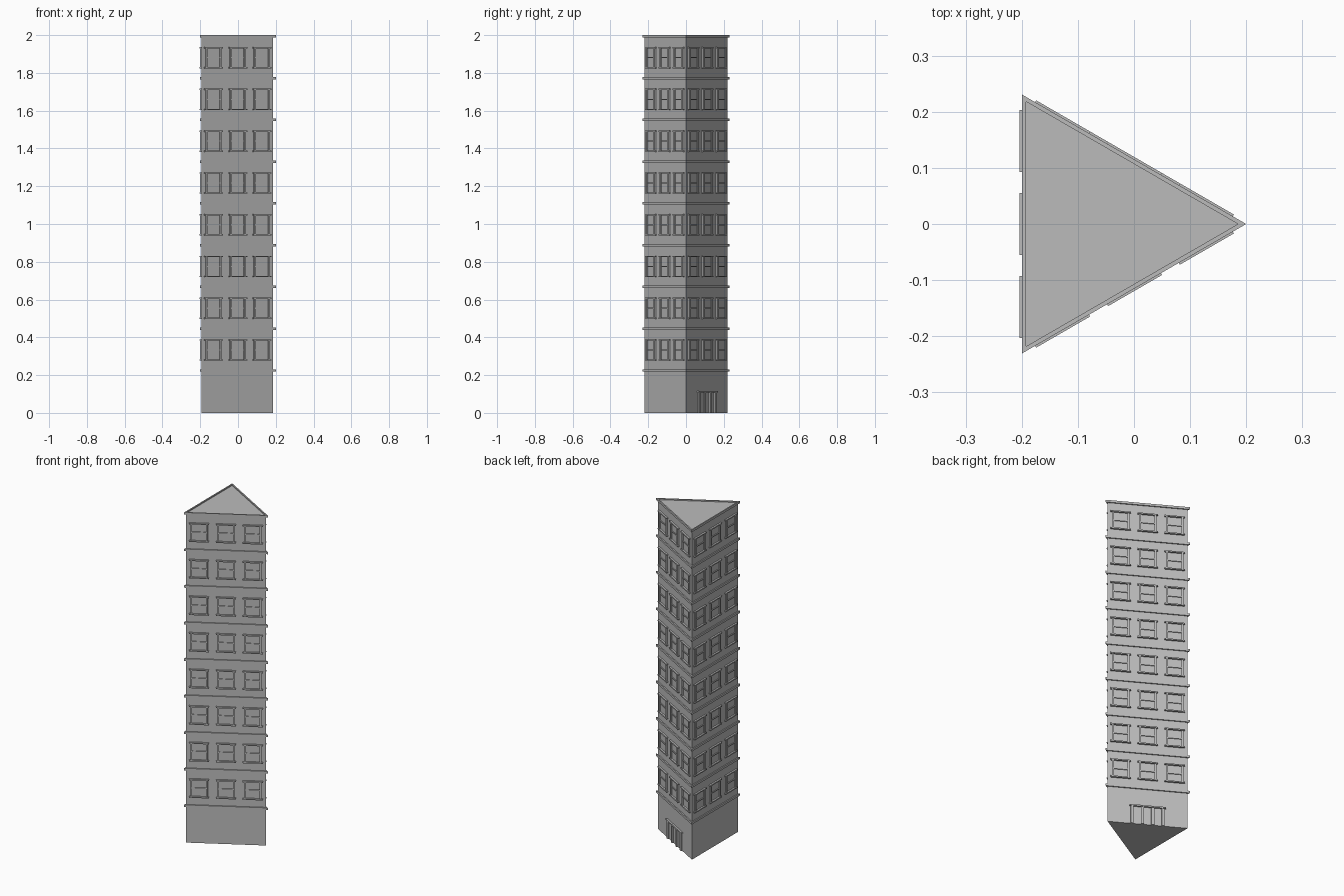
import bpy, bmesh, math
from mathutils import Matrix, Vector

cube = bpy.data.objects.get("Cube")
if cube:
    bpy.data.objects.remove(cube, do_unlink=True)

CENTRE = -0.0667      # x of the triangle's centroid
WALL_IN = 0.1265      # distance from centroid to each wall
BAND_IN = 0.1333      # same for the projecting bands
FLOOR = 0.2211        # storey height
FIRST = 0.231         # top of the ground storey
BAND_H = 0.013

stone = bpy.data.materials.new("Grey Stone")
stone.use_nodes = True
GREY = (0.5, 0.5, 0.5, 1)
stone.diffuse_color = GREY
stone.node_tree.nodes["Principled BSDF"].inputs["Base Color"].default_value = GREY


def finish(bm, name):
    bmesh.ops.recalc_face_normals(bm, faces=bm.faces)
    mesh = bpy.data.meshes.new(name)
    bm.to_mesh(mesh)
    bm.free()
    mesh.materials.append(stone)
    obj = bpy.data.objects.new(name, mesh)
    bpy.context.collection.objects.link(obj)
    return obj


def triangle(inradius, z):
    return [Vector((CENTRE + 2 * inradius * math.cos(a), 2 * inradius * math.sin(a), z))
            for a in (0, math.tau / 3, 2 * math.tau / 3)]


def prism(bm, inradius, z0, z1):
    low = [bm.verts.new(p) for p in triangle(inradius, z0)]
    high = [bm.verts.new(p) for p in triangle(inradius, z1)]
    bm.faces.new(low[::-1])
    bm.faces.new(high)
    for i in range(3):
        j = (i + 1) % 3
        bm.faces.new((low[i], low[j], high[j], high[i]))


def ring(bm, inner, outer, z0, z1):
    loops = [[bm.verts.new(p) for p in triangle(r, z)]
             for r, z in ((inner, z0), (outer, z0), (outer, z1), (inner, z1))]
    for k in range(4):
        a, b = loops[k], loops[(k + 1) % 4]
        for i in range(3):
            j = (i + 1) % 3
            bm.faces.new((a[i], a[j], b[j], b[i]))


def wall_box(bm, angle, u, z, width, height, depth):
    """Box on the wall facing `angle`, centred at u along it and at height z."""
    m = (Matrix.Translation((CENTRE, 0, 0)) @ Matrix.Rotation(angle, 4, 'Z')
         @ Matrix.Translation((WALL_IN + depth / 2 - 0.001, u, z))
         @ Matrix.Diagonal((depth + 0.002, width, height, 1)))
    bmesh.ops.create_cube(bm, size=1, matrix=m)


# Main three-sided shaft
bm = bmesh.new()
prism(bm, WALL_IN, 0, 1.993)
finish(bm, "tower_walls")

# String course above each storey, the last one forming the roof rim
bm = bmesh.new()
for k in range(9):
    top = FIRST + FLOOR * k
    ring(bm, WALL_IN - 0.0005, BAND_IN, top - BAND_H, top)
finish(bm, "storey_bands")

# Three framed windows per wall on every upper storey
for side, angle in (("right_front", -math.pi / 3), ("left_back", math.pi / 3), ("flat", math.pi)):
    bm = bmesh.new()
    for k in range(8):
        z = 0.333 + FLOOR * k
        for u in (-0.148, 0, 0.148):
            wall_box(bm, angle, u, z - 0.053, 0.111, 0.007, 0.0105)   # sill
            wall_box(bm, angle, u, z + 0.053, 0.111, 0.007, 0.0105)   # lintel
            wall_box(bm, angle, u, z, 0.08, 0.006, 0.005)             # middle rail
            for s in (-1, 1):
                wall_box(bm, angle, u + s * 0.043, z, 0.010, 0.102, 0.008)
    finish(bm, side + "_windows")

# Double entrance with posts and lintel
bm = bmesh.new()
DOOR = math.pi / 3
wall_box(bm, DOOR, 0, 0.111, 0.2, 0.008, 0.0105)
for u in (-0.085, -0.028, 0.028, 0.085):
    wall_box(bm, DOOR, u, 0.0535, 0.016, 0.107, 0.008)
finish(bm, "entrance_frame")
